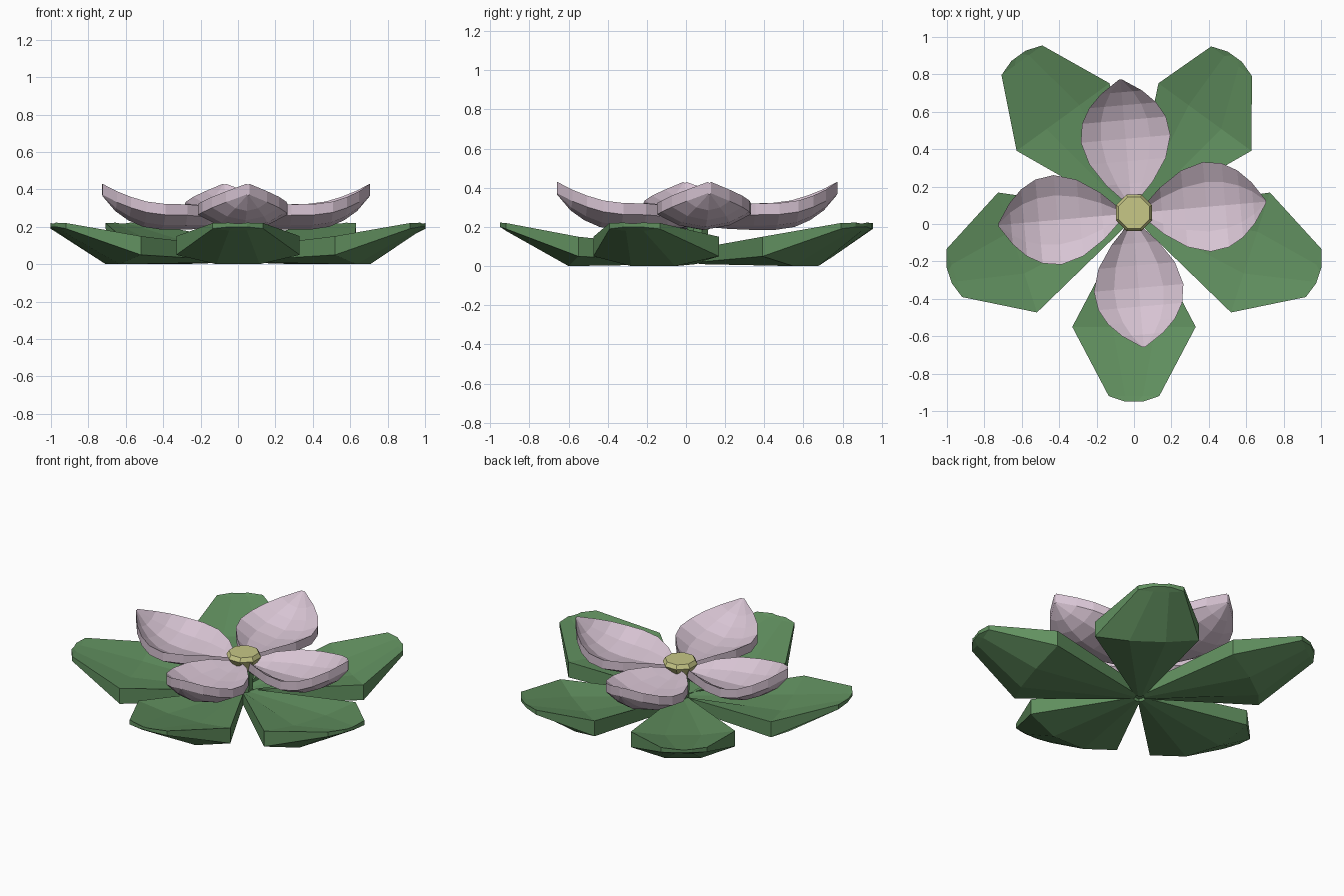
import bpy, bmesh
from math import radians, cos, sin
from mathutils import Matrix

if "Cube" in bpy.data.objects:
    bpy.data.objects.remove(bpy.data.objects["Cube"])


def material(name, rgb):
    m = bpy.data.materials.new(name)
    m.diffuse_color = (*rgb, 1)
    m.use_nodes = True
    m.node_tree.nodes["Principled BSDF"].inputs["Base Color"].default_value = m.diffuse_color
    return m


GREEN = material("leaf_green", (0.12, 0.28, 0.115))
PINK = material("petal_pink", (0.68, 0.55, 0.65))
YELLOW = material("centre_yellow", (0.57, 0.57, 0.24))


def finish(bm, name, mat, xf):
    bmesh.ops.remove_doubles(bm, verts=bm.verts, dist=0.0005)
    bmesh.ops.recalc_face_normals(bm, faces=bm.faces)
    me = bpy.data.meshes.new(name)
    bm.to_mesh(me)
    bm.free()
    me.transform(xf)
    me.materials.append(mat)
    ob = bpy.data.objects.new(name, me)
    bpy.context.collection.objects.link(ob)


def blade(name, stations, ts, mat, xf):
    """Closed shell along +x. Station: r, half width, side shift,
    mid push in r, z of top edge, top middle, bottom edge, bottom middle.
    ts: (position across, 0 edge .. 1 middle) samples."""
    bm = bmesh.new()
    rings = []
    for r, h, shift, push, te, tm, be, bmid in stations:
        top = [(r, shift + h * t, te + (tm - te) * k) for t, k in ts]
        bot = [(r + push * k, shift + h * t, be + (bmid - be) * k)
               for t, k in reversed(ts)]
        rings.append([bm.verts.new(p) for p in top + bot])
    for a, b in zip(rings, rings[1:]):
        n = len(a)
        for i in range(n):
            bm.faces.new((a[i], a[(i + 1) % n], b[(i + 1) % n], b[i]))
    bm.faces.new(rings[0])
    bm.faces.new(rings[-1])
    finish(bm, name, mat, xf)


# Five broad leaves: direction, wide radius, half width, tip radius, tip shift
LEAVES = [(-90, .60, .33, 1.0, 0), (-18, .655, .337, 1.04, 0),
          (54, .645, .307, 1.0, .06), (126, .645, .307, 1.05, 0),
          (198, .655, .337, 1.04, 0)]
for i, (ang, rw, hw, rt, sh) in enumerate(LEAVES):
    st = [(.03, .03, 0, 0, .09, .08, .02, .01),
          (rw, hw, 0, .05, .15, .125, .05, 0),
          (rt - .03, .135, sh, 0, .22, .21, .19, .18),
          (rt, .047, sh, 0, .222, .218, .20, .20)]
    blade(f"leaf_{i + 1}", st, [(-1, 0), (-.35, 1), (.35, 1), (1, 0)], GREEN,
          Matrix.Translation((0, .05, 0)) @ Matrix.Rotation(radians(ang), 4, 'Z'))

# Four cupped petals with upturned pointed tips
PETAL = [(.05, .02, .28, .26), (.16, .125, .31, .25), (.28, .205, .32, .245),
         (.40, .24, .322, .245), (.50, .225, .335, .26), (.58, .18, .36, .295),
         (.65, .11, .39, .345), (.718, .008, .43, .425)]
stations = [(r, h, 0, 0, e, m, e - .058, m - .06) for r, h, e, m in PETAL]
across = [(t, 1 - t * t) for t in (-1, -.55, 0, .55, 1)]
for i in range(4):
    blade(f"petal_{i + 1}", stations, across, PINK,
          Matrix.Translation((-.01, .057, 0))
          @ Matrix.Rotation(radians(5 + 90 * i), 4, 'Z'))


def turned(name, profile, sides, mat, xf):
    """Closed faceted turning from (radius, z) points."""
    bm = bmesh.new()
    rings = [[bm.verts.new((r * cos(radians(360 * (k + .5) / sides)),
                            r * sin(radians(360 * (k + .5) / sides)), z))
              for k in range(sides)] for r, z in profile]
    for a, b in zip(rings, rings[1:]):
        for k in range(sides):
            j = (k + 1) % sides
            bm.faces.new((a[k], a[j], b[j], b[k]))
    bm.faces.new(rings[0])
    bm.faces.new(rings[-1])
    finish(bm, name, mat, xf)


# Flower centre and the short stem under it
centre = Matrix.Translation((0, .06, 0))
turned("flower_centre", [(.04, .2), (.105, .30), (.09, .325)], 8, YELLOW, centre)
turned("stem", [(.05, .03), (.06, .22)], 8, GREEN, centre)
